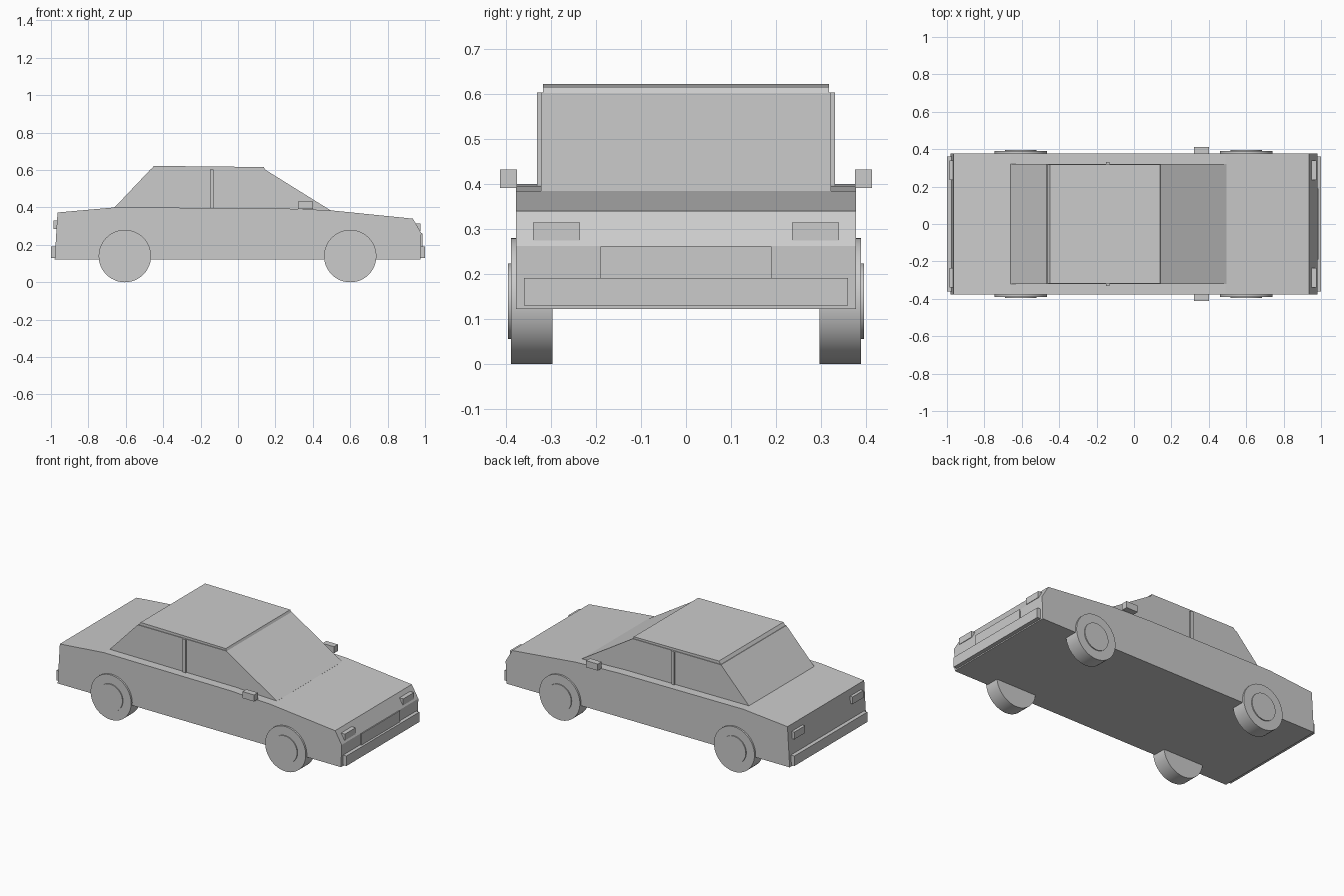
import bpy, bmesh, math
from mathutils import Matrix

cube = bpy.data.objects.get("Cube")
if cube:
    bpy.data.objects.remove(cube, do_unlink=True)

paint = bpy.data.materials.new("light_grey")
paint.use_nodes = True
GREY = (0.6, 0.6, 0.6, 1)
paint.diffuse_color = GREY
paint.node_tree.nodes["Principled BSDF"].inputs["Base Color"].default_value = GREY


def finish(name, bm):
    bmesh.ops.recalc_face_normals(bm, faces=bm.faces)
    mesh = bpy.data.meshes.new(name)
    bm.to_mesh(mesh)
    bm.free()
    mesh.materials.append(paint)
    obj = bpy.data.objects.new(name, mesh)
    bpy.context.collection.objects.link(obj)
    return obj


def extrude_profile(name, points, y0, y1):
    """Extrude an (x, z) outline across the car from y0 to y1."""
    bm = bmesh.new()
    face = bm.faces.new([bm.verts.new((x, y0, z)) for x, z in points])
    out = bmesh.ops.extrude_face_region(bm, geom=[face])
    verts = [v for v in out["geom"] if isinstance(v, bmesh.types.BMVert)]
    bmesh.ops.translate(bm, verts=verts, vec=(0, y1 - y0, 0))
    return finish(name, bm)


def box(name, x0, x1, y0, y1, z0, z1):
    return extrude_profile(name, [(x0, z0), (x1, z0), (x1, z1), (x0, z1)], y0, y1)


def disc(name, x, z, radius, y0, y1):
    bm = bmesh.new()
    bmesh.ops.create_cone(bm, cap_ends=True, segments=48, radius1=radius,
                          radius2=radius, depth=abs(y1 - y0))
    bm.transform(Matrix.Translation((x, (y0 + y1) / 2, z))
                 @ Matrix.Rotation(math.pi / 2, 4, "X"))
    obj = finish(name, bm)
    for p in obj.data.polygons:
        p.use_smooth = len(p.vertices) == 4
    for e in obj.data.edges:
        a, b = (obj.data.vertices[i].co for i in e.vertices)
        e.use_edge_sharp = abs(a.y - b.y) < 0.001


# Lower body, glasshouse and roof panel
extrude_profile("body", [(-0.98, 0.123), (-0.965, 0.373), (-0.66, 0.4), (0.2, 0.396),
                         (0.49, 0.385), (0.935, 0.34), (0.98, 0.263), (0.975, 0.123)],
                -0.378, 0.378)
extrude_profile("cabin", [(-0.66, 0.38), (-0.66, 0.4), (-0.467, 0.604), (0.142, 0.604),
                          (0.494, 0.385), (0.494, 0.37)], -0.322, 0.322)
extrude_profile("roof", [(-0.465, 0.602), (-0.45, 0.622), (0.138, 0.616),
                         (0.145, 0.602)], -0.318, 0.318)

# Bumpers and grille
box("front_bumper", 0.96, 1.0, -0.36, 0.36, 0.13, 0.192)
box("rear_bumper", -1.0, -0.96, -0.36, 0.36, 0.13, 0.192)
box("grille", 0.96, 0.986, -0.19, 0.19, 0.19, 0.262)

# Paired parts
for label, s in (("left", 1), ("right", -1)):
    box(label + "_headlight", 0.94, 0.976, s * 0.235, s * 0.34, 0.275, 0.315)
    box(label + "_tail_light", -0.986, -0.95, s * 0.235, s * 0.34, 0.285, 0.33)
    box(label + "_mirror", 0.32, 0.4, s * 0.375, s * 0.413, 0.392, 0.433)
    box(label + "_door_pillar", -0.15, -0.13, s * 0.31, s * 0.331, 0.39, 0.604)
    for end, x in (("front", 0.6), ("rear", -0.605)):
        disc(f"{end}_{label}_wheel", x, 0.14, 0.14, s * 0.297, s * 0.389)
        disc(f"{end}_{label}_hubcap", x, 0.14, 0.084, s * 0.38, s * 0.395)
